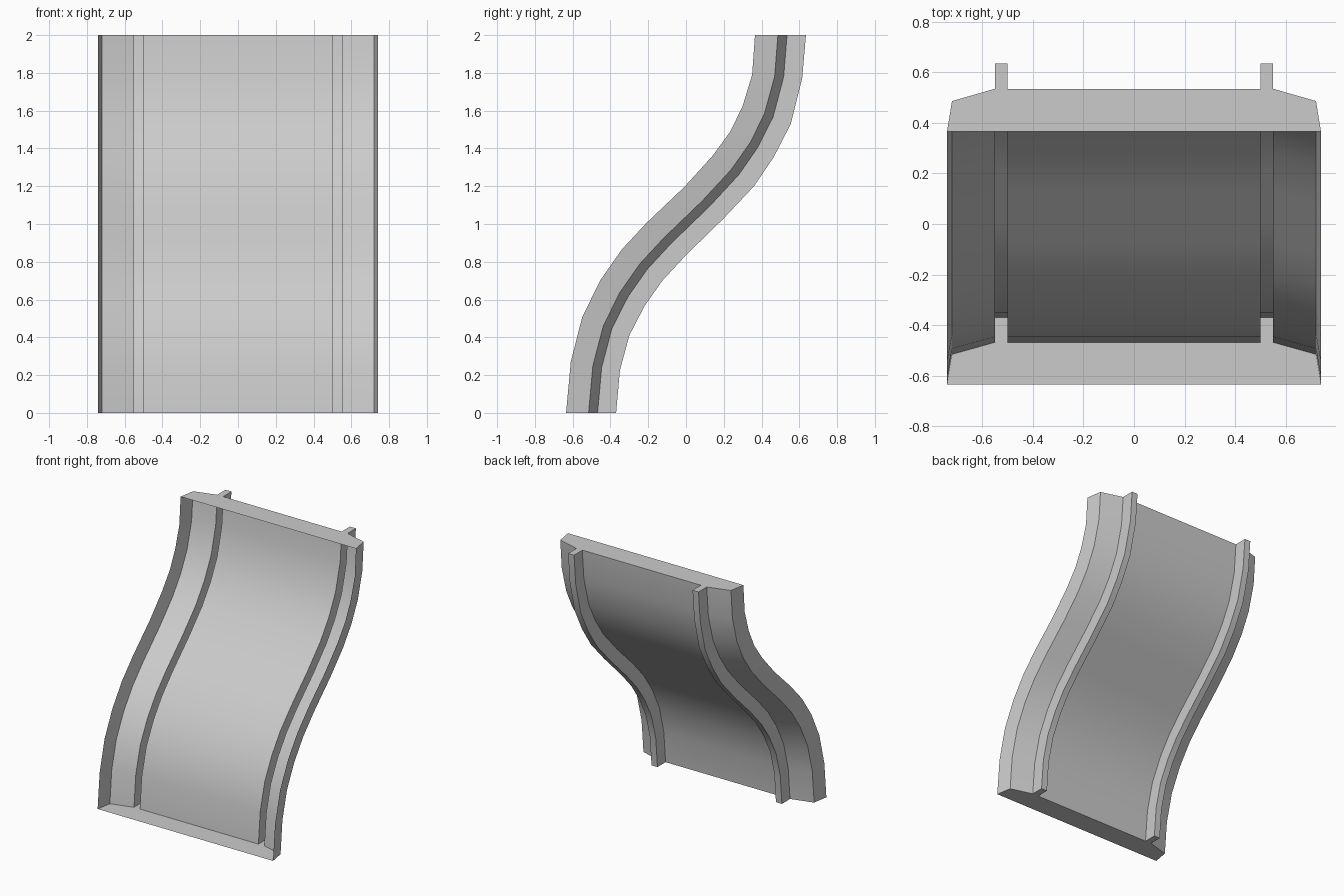
import bpy
import bmesh

cube = bpy.data.objects.get("Cube")
if cube:
    bpy.data.objects.remove(cube)

grey = bpy.data.materials.new("plain grey")
grey.use_nodes = True
colour = (0.6, 0.6, 0.6, 1.0)
grey.diffuse_color = colour
grey.node_tree.nodes["Principled BSDF"].inputs["Base Color"].default_value = colour

# Side curves (y, z): front rim of the panel and crest of the rear ribs
front_rim = [(-.635, 0), (-.61, .27), (-.55, .505), (-.455, .70), (-.34, .865), (-.21, 1.005),
             (-.01, 1.195), (.14, 1.36), (.235, 1.49), (.30, 1.625), (.35, 1.79), (.365, 2)]
rib_crest = [(-.37, 0), (-.35, .225), (-.30, .41), (-.22, .565), (-.125, .70), (0, .835),
             (.20, 1.03), (.36, 1.20), (.465, 1.355), (.555, 1.53), (.615, 1.77), (.635, 2)]

# Cross-section (x, depth from rim to crest): side wall, sloped shoulder, rib
half = [(.74, 0), (.72, .45), (.55, .63), (.55, 1), (.50, 1), (.50, .63)]
section = half + [(-x, d) for x, d in reversed(half)]

# Sweep the section along the curves, leaving the front open
bm = bmesh.new()
rings = []
for (fy, fz), (by, bz) in zip(front_rim, rib_crest):
    rings.append([bm.verts.new((x, fy + (by - fy) * d, fz + (bz - fz) * d)) for x, d in section])
for low, high in zip(rings, rings[1:]):
    for i in range(len(section) - 1):
        bm.faces.new((low[i], low[i + 1], high[i + 1], high[i]))

# End caps
bm.faces.new(list(reversed(rings[0])))
bm.faces.new(rings[-1])
bm.normal_update()

mesh = bpy.data.meshes.new("curved_panel")
bm.to_mesh(mesh)
bm.free()
mesh.materials.append(grey)
panel = bpy.data.objects.new("curved_panel", mesh)
bpy.context.collection.objects.link(panel)

bpy.ops.object.select_all(action="DESELECT")
panel.select_set(True)
bpy.context.view_layer.objects.active = panel
bpy.ops.object.shade_smooth_by_angle()
